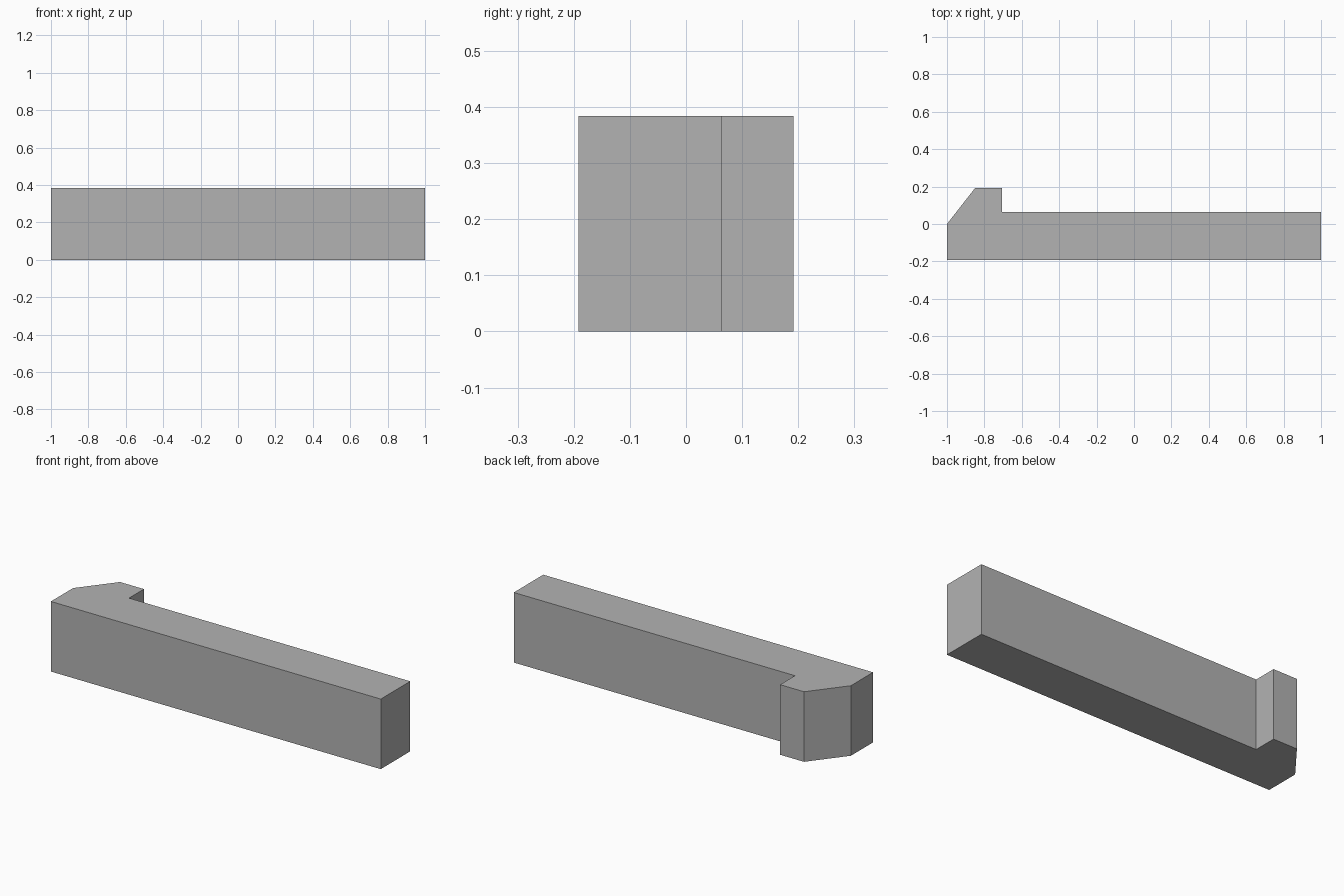
import bpy
import bmesh

cube = bpy.data.objects.get("Cube")
if cube:
    bpy.data.objects.remove(cube, do_unlink=True)

HEIGHT = 0.384

# Plain grey material
grey = bpy.data.materials.new("plain_grey")
grey.use_nodes = True
colour = (0.45, 0.45, 0.45, 1)
grey.diffuse_color = colour
grey.node_tree.nodes["Principled BSDF"].inputs["Base Color"].default_value = colour

# Plan outline: long bar with a chamfered hook at its right end
outline = [(-1, -0.192), (1, -0.192), (1, 0.063), (-0.705, 0.063),
           (-0.705, 0.192), (-0.85, 0.192), (-1, 0.0)]

# Extrude the outline straight up
bm = bmesh.new()
base = bm.faces.new([bm.verts.new((x, y, 0)) for x, y in outline])
extruded = bmesh.ops.extrude_face_region(bm, geom=[base], use_keep_orig=True)
top_verts = [g for g in extruded["geom"] if isinstance(g, bmesh.types.BMVert)]
bmesh.ops.translate(bm, verts=top_verts, vec=(0, 0, HEIGHT))
bmesh.ops.recalc_face_normals(bm, faces=bm.faces)

mesh = bpy.data.meshes.new("hooked_bar")
bm.to_mesh(mesh)
bm.free()
mesh.materials.append(grey)
bar = bpy.data.objects.new("hooked_bar", mesh)
bpy.context.collection.objects.link(bar)
